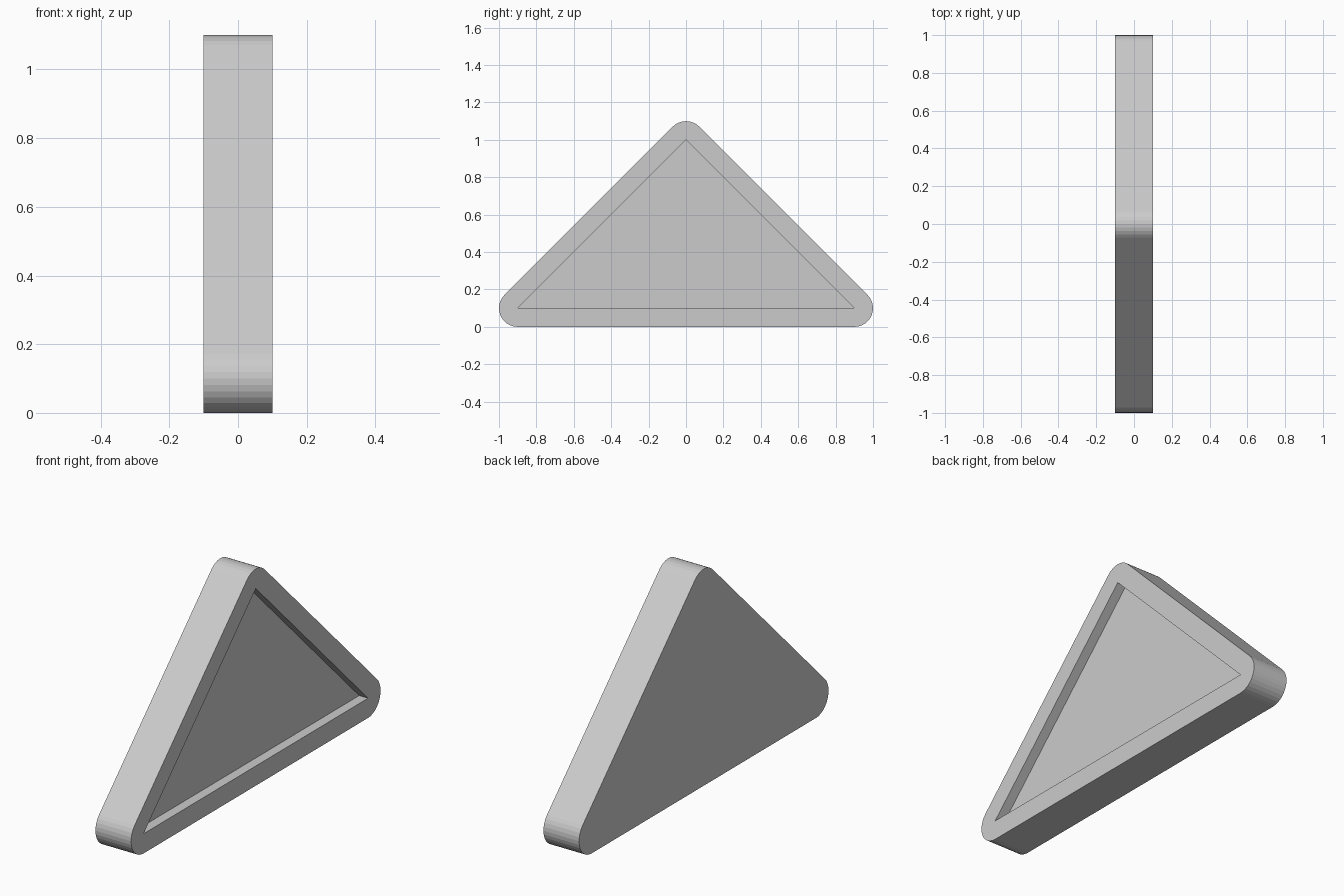
import bpy
import bmesh
from math import cos, sin, radians

if "Cube" in bpy.data.objects:
    bpy.data.objects.remove(bpy.data.objects["Cube"])

HALF = 0.1       # half thickness along x
RADIUS = 0.1     # rim width and corner radius
DEPTH = 0.05     # recess depth
STEP = 11.25     # degrees per corner segment

# Recess corners (y, z) with start angle and sweep of each rounded corner
corners = [(0.9, 0.1, -90, 135), (0.0, 1.0, 45, 90), (-0.9, 0.1, 135, 135)]

bm = bmesh.new()


def arc(x, y, z, start, sweep):
    n = round(sweep / STEP)
    angles = [radians(start + sweep * i / n) for i in range(n + 1)]
    return [bm.verts.new((x, y + RADIUS * cos(a), z + RADIUS * sin(a))) for a in angles]


def walls(a, b):
    for i in range(len(a)):
        j = (i + 1) % len(a)
        bm.faces.new((a[i], a[j], b[j], b[i]))


front_arcs = [arc(HALF, *c) for c in corners]
front = [v for a in front_arcs for v in a]
back = [v for c in corners for v in arc(-HALF, *c)]
opening = [bm.verts.new((HALF, c[0], c[1])) for c in corners]
floor = [bm.verts.new((HALF - DEPTH, c[0], c[1])) for c in corners]

# Outer wall, plain back, recess walls and recess floor
walls(front, back)
bm.faces.new(back)
walls(opening, floor)
bm.faces.new(floor)

# Flat rim: a fan at each corner and a strip along each side
for i, a in enumerate(front_arcs):
    j = (i + 1) % 3
    for p, q in zip(a, a[1:]):
        bm.faces.new((opening[i], p, q))
    bm.faces.new((opening[i], a[-1], front_arcs[j][0], opening[j]))

bmesh.ops.recalc_face_normals(bm, faces=bm.faces[:])
mesh = bpy.data.meshes.new("triangular_panel")
bm.to_mesh(mesh)
bm.free()
panel = bpy.data.objects.new("triangular_panel", mesh)
bpy.context.collection.objects.link(panel)
